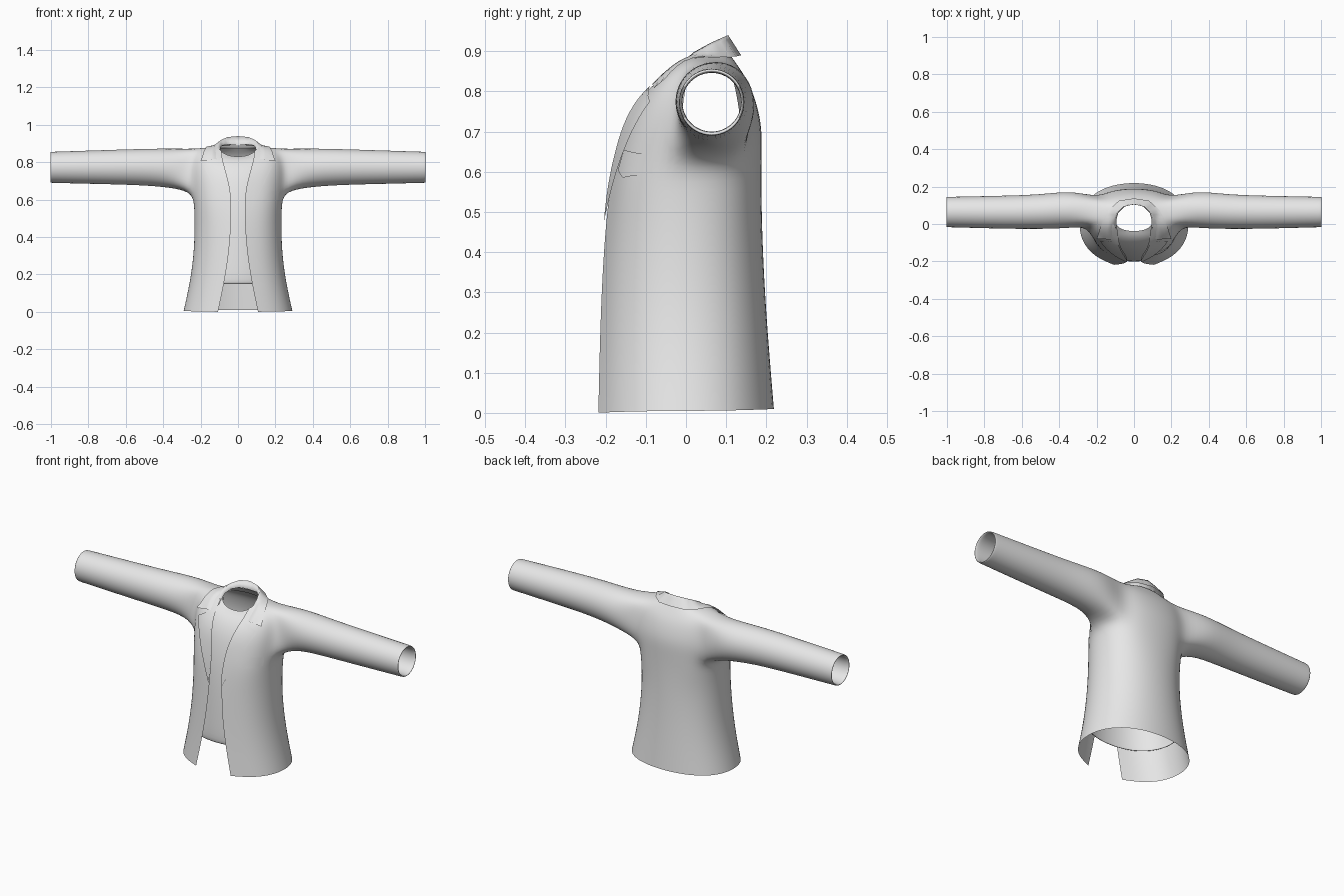
import bpy, bmesh, math
from mathutils import Vector
from mathutils.bvhtree import BVHTree

if "Cube" in bpy.data.objects:
    bpy.data.objects.remove(bpy.data.objects["Cube"])

cloth = bpy.data.materials.new("grey_cloth")
cloth.diffuse_color = (0.8, 0.8, 0.8, 1)
cloth.use_nodes = True
cloth.node_tree.nodes["Principled BSDF"].inputs["Base Color"].default_value = cloth.diffuse_color

# torso rings: z front, z side, z back, half width, front y, back y, opening x
RINGS = [
    (0.00, 0.005, 0.01, 0.290, -0.227, 0.222, 0.107),
    (0.15, 0.15, 0.15, 0.257, -0.219, 0.210, 0.075),
    (0.30, 0.30, 0.30, 0.236, -0.211, 0.199, 0.050),
    (0.45, 0.45, 0.45, 0.230, -0.201, 0.192, 0.038),
    (0.57, 0.56, 0.57, 0.232, -0.187, 0.190, 0.035),
    (0.66, 0.63, 0.65, 0.240, -0.168, 0.191, 0.042),
    (0.73, 0.71, 0.72, 0.248, -0.147, 0.191, 0.060),
    (0.785, 0.80, 0.79, 0.245, -0.115, 0.172, 0.075),
    (0.815, 0.874, 0.835, 0.215, -0.080, 0.150, 0.085),
    (0.84, 0.885, 0.885, 0.115, -0.050, 0.115, 0.088),
]
ANGLES = [78, 97, 116, 135, 157, 180]
# sleeve rings: x, centre y, centre z, radius y, radius z
SLEEVE = [
    (0.33, 0.080, 0.768, 0.100, 0.106), (0.50, 0.064, 0.775, 0.092, 0.097),
    (0.75, 0.063, 0.774, 0.087, 0.090), (0.99, 0.064, 0.773, 0.081, 0.083),
    (1.003, 0.064, 0.773, 0.081, 0.083), (1.003, 0.064, 0.773, 0.073, 0.073),
    (0.95, 0.064, 0.773, 0.073, 0.073), (0.85, 0.064, 0.773, 0.074, 0.075),
]


def ring_points(ring, inset, is_open):
    """Half ring from the front edge round to the middle of the back."""
    zf, zs, zb, w, yf, yb, edge = ring
    w = w * 1.02 - inset
    cy, d = (yf + yb) / 2, (yb - yf) / 2 * 1.01 - inset
    power = 0.9 if zs < 0.5 else 0.75
    a0 = math.degrees(math.asin((edge / w) ** (1 / power))) if is_open else 0
    angles = [a0 + (78 - a0) * k / 3 for k in range(3)] + ANGLES
    pts = []
    for a in angles:
        s, c = abs(math.sin(math.radians(a))), math.cos(math.radians(a))
        z = zs + ((zf if c > 0 else zb) - zs) * c * c
        y = cy - math.copysign(abs(c) ** 0.92, c) * d
        x = 0.0 if s < 1e-6 else w * s ** power
        pts.append((x, y, z))
    return pts


def finish(name, bm, mirror=True, subdiv=0):
    bmesh.ops.recalc_face_normals(bm, faces=bm.faces)
    for f in bm.faces:
        f.smooth = True
    me = bpy.data.meshes.new(name)
    bm.to_mesh(me)
    bm.free()
    me.materials.append(cloth)
    ob = bpy.data.objects.new(name, me)
    bpy.context.collection.objects.link(ob)
    if mirror:
        ob.modifiers.new("mirror", 'MIRROR')
    if subdiv:
        sub = ob.modifiers.new("smooth", 'SUBSURF')
        sub.levels = sub.render_levels = subdiv
        sub.boundary_smooth = 'PRESERVE_CORNERS'
    return ob


def add_grid(bm, rows, skip=lambda i, j: False):
    vs = [[bm.verts.new(p) for p in r] for r in rows]
    for i in range(len(vs) - 1):
        for j in range(len(vs[0]) - 1):
            if not skip(i, j):
                bm.faces.new((vs[i][j], vs[i][j + 1], vs[i + 1][j + 1], vs[i + 1][j]))
    return vs


# jacket body with sleeves grown out of the armholes
bm = bmesh.new()
vs = add_grid(bm, [ring_points(r, 0, True) for r in RINGS],
              lambda i, j: 5 <= i < 8 and 3 <= j < 6)
loop = [vs[5][j] for j in (3, 4, 5, 6)] + [vs[6][6], vs[7][6]]
loop += [vs[8][j] for j in (6, 5, 4, 3)] + [vs[7][3], vs[6][3]]
for x, cy, cz, ry, rz in SLEEVE:
    new = []
    for k in range(12):
        a = math.radians(225 + 30 * k)
        new.append(bm.verts.new((x, cy + 1.045 * ry * math.cos(a), cz + 1.045 * rz * math.sin(a))))
    for k in range(12):
        n = (k + 1) % 12
        bm.faces.new((loop[k], loop[n], new[n], new[k]))
    loop = new
body = finish("jacket_body", bm, subdiv=2)

# shirt with a folded hem and open armholes
bm = bmesh.new()
rows = [ring_points(RINGS[1], 0.024, False)]
rows += [ring_points(r, 0.011, False) for r in RINGS[1:]]
rows[-1] = [(x, y, z - 0.012) for x, y, z in rows[-1]]
add_grid(bm, rows, lambda i, j: 5 <= i < 8 and 3 <= j < 6)
finish("shirt", bm, subdiv=2)

# surface of the body, for laying parts on it
tree = BVHTree.FromObject(body, bpy.context.evaluated_depsgraph_get())


def drape(x, z, gap):
    hit = tree.ray_cast(Vector((x, -1, z)), Vector((0, 1, 0)), 1.1)[0]
    if hit is None:
        hit = tree.find_nearest(Vector((x, -0.25 + 0.2 * max(0, z - 0.5), z)))[0]
    return Vector((x, hit.y - gap, z))


def along(pts, t):
    """Point at fraction t of a polyline with evenly spaced parameters."""
    s = min(max(t, 0), 1) * (len(pts) - 1)
    i = min(int(s), len(pts) - 2)
    return Vector(pts[i]).lerp(Vector(pts[i + 1]), s - i)


# lapels
inner = [(0.088, 0.815), (0.070, 0.75), (0.053, 0.68), (0.042, 0.61), (0.037, 0.54), (0.040, 0.475)]
outer = [(0.182, 0.775), (0.040, 0.475)]
rows = []
for i in range(21):
    t = i / 20
    a, b = along(inner, t), along(outer, t)
    mid = (a + b) / 2 + Vector((0, 0.008)) * max(0, 1 - 8 * t)
    rows.append([drape(*along((a, mid, b), j / 8), 0.007) for j in range(9)])
bm = bmesh.new()
add_grid(bm, rows)
finish("lapels", bm)

# folded collar: fold line and outer edge, from the back to the front tip
fold = [(0, 0.105, 0.94), (0.055, 0.093, 0.935), (0.090, 0.060, 0.92),
        (0.102, 0.020, 0.898), (0.100, -0.025, 0.86), (0.088, -0.075, 0.815)]
rim = [(0, 0.137, 0.89), (0.080, 0.125, 0.887), (0.135, 0.075, 0.885),
       (0.165, 0.020, 0.872), (0.185, -0.035, 0.845), (0.200, -0.080, 0.808)]
rows = []
for i in range(16):
    a, b = along(fold, i / 15), along(rim, i / 15)
    stand = Vector((a.x * 0.93, a.y, a.z - 0.05 * (1 - i / 15)))
    row = [stand]
    for j in range(7):
        p = a.lerp(b, j / 6)
        if j > 1:
            loc, nor = tree.find_nearest(p)[:2]
            if (p - loc).dot(nor) < 0.007:
                p = loc + nor * 0.007
            if i == 0:
                p.x = 0
        row.append(p)
    rows.append(row)
bm = bmesh.new()
add_grid(bm, rows)
finish("collar", bm)

# breast pocket flap on one side
top = [(0.115, 0.655), (0.165, 0.649), (0.218, 0.642)]
low = [(0.100, 0.605), (0.140, 0.585), (0.216, 0.595)]
rows = []
for i in range(5):
    rows.append([drape(*along(top, j / 10).lerp(along(low, j / 10), i / 4), 0.004) for j in range(11)])
bm = bmesh.new()
add_grid(bm, rows)
finish("pocket_flap", bm, mirror=False)
